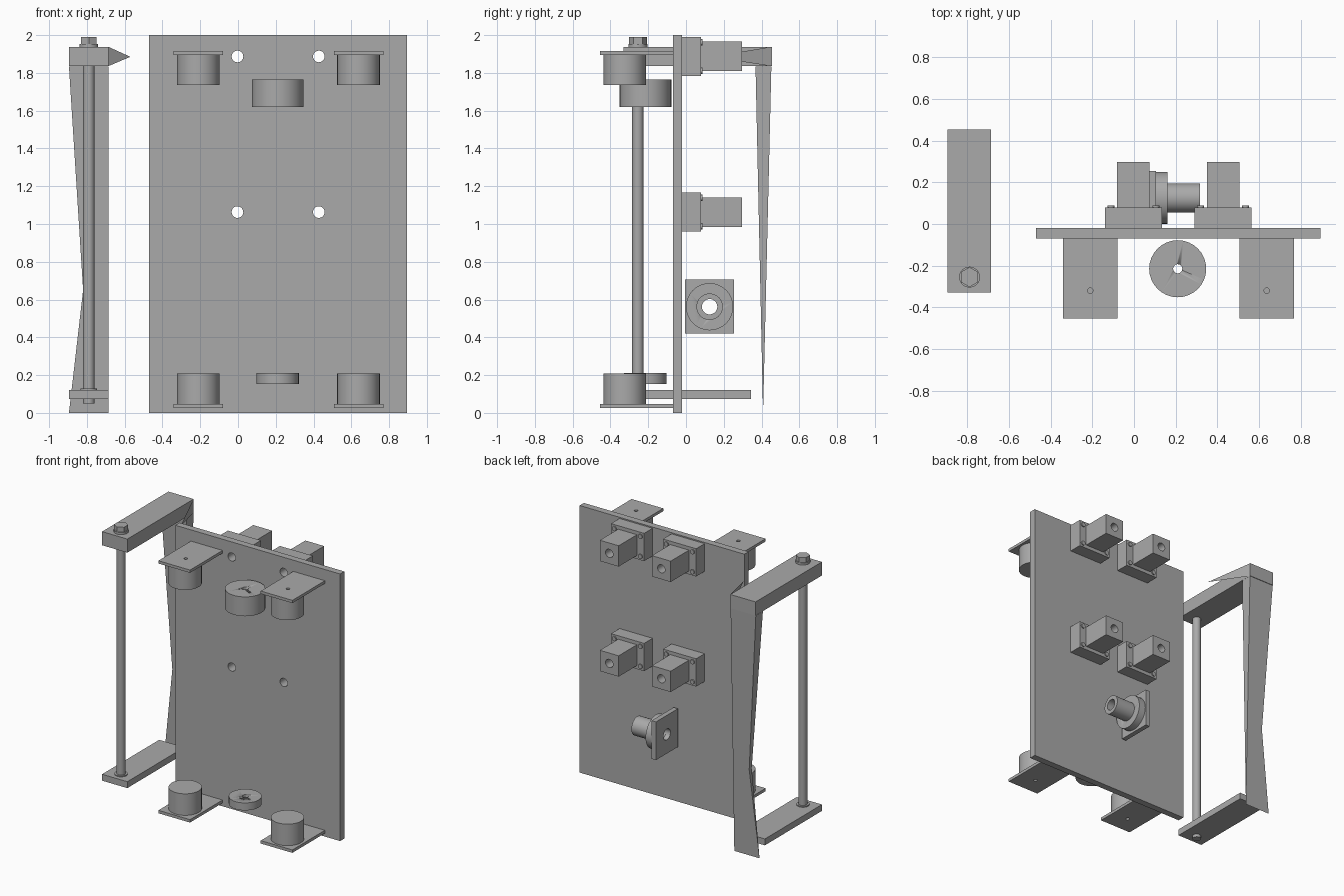
import bpy, math
from mathutils import Vector

if "Cube" in bpy.data.objects:
    bpy.data.objects.remove(bpy.data.objects["Cube"], do_unlink=True)

grey = bpy.data.materials.new("plain grey")
grey.use_nodes = True
COLOUR = (0.4, 0.4, 0.4, 1)
grey.diffuse_color = COLOUR
grey.node_tree.nodes["Principled BSDF"].inputs["Base Color"].default_value = COLOUR

TURN = {"z": (0, 0, 0), "y": (math.pi / 2, 0, 0), "x": (0, math.pi / 2, 0)}


def box(name, x, y, z):
    """Box from its low and high limits on each axis."""
    low, high = Vector((x[0], y[0], z[0])), Vector((x[1], y[1], z[1]))
    bpy.ops.mesh.primitive_cube_add(size=1, location=(low + high) / 2)
    ob = bpy.context.object
    ob.name = name
    ob.scale = high - low
    bpy.ops.object.transform_apply(location=False, rotation=False, scale=True)
    ob.data.materials.append(grey)
    return ob


def cylinder(name, centre, radius, length, axis="z", sides=32):
    bpy.ops.mesh.primitive_cylinder_add(vertices=sides, radius=radius, depth=length,
                                        location=centre, rotation=TURN[axis])
    ob = bpy.context.object
    ob.name = name
    ob.data.materials.append(grey)
    if sides > 6:
        bpy.ops.object.shade_smooth_by_angle(angle=math.radians(35))
    return ob


def drill(parts, centre, radius, length, axis):
    """Cut one round hole through several parts."""
    cutter = cylinder("drill", centre, radius, length, axis, 20)
    for ob in parts:
        mod = ob.modifiers.new("hole", "BOOLEAN")
        mod.operation, mod.solver, mod.object = "DIFFERENCE", "EXACT", cutter
        bpy.context.view_layer.objects.active = ob
        bpy.ops.object.modifier_apply(modifier=mod.name)
    bpy.data.objects.remove(cutter, do_unlink=True)


def mesh(name, verts, faces):
    data = bpy.data.meshes.new(name)
    data.from_pydata(verts, [], faces)
    data.materials.append(grey)
    ob = bpy.data.objects.new(name, data)
    bpy.context.collection.objects.link(ob)
    return ob


# Main upright panel
panel = box("main_panel", (-0.47, 0.895), (-0.07, -0.02), (0, 2))

# Four rear mounts: flanged base, square block, bolts and a through hole
for row, z in (("upper", 1.887), ("lower", 1.063)):
    for side, x in (("right", -0.003), ("left", 0.428)):
        label = f"{row}_{side}_mount"
        base = box(label + "_base", (x - 0.137, x + 0.137), (-0.02, 0.08), (z - 0.104, z + 0.104))
        block = box(label + "_block", (x - 0.078, x + 0.078), (0.08, 0.297), (z - 0.078, z + 0.078))
        drill((panel, base, block), (x, 0.1, z), 0.031, 0.8, "y")
        for dx in (-0.108, 0.108):
            for dz in (-0.075, 0.075):
                cylinder(label + "_bolt", (x + dx, 0.082, z + dz), 0.017, 0.012, "y", 12)

# Rear sideways bearing: square plate, round flange and tube
by, bz = 0.125, 0.562
bearing = [
    box("bearing_plate", (0.07, 0.106), (by - 0.13, by + 0.13), (bz - 0.143, bz + 0.143)),
    cylinder("bearing_flange", (0.133, by, bz), 0.125, 0.054, "x"),
    cylinder("bearing_tube", (0.238, by, bz), 0.07, 0.156, "x"),
]
drill(bearing, (0.2, by, bz), 0.041, 0.6, "x")

# Front corner cups on their shelf plates
for side, x in (("right", -0.21), ("left", 0.638)):
    for row, plate_z, cup_z in (("upper", (1.895, 1.916), (1.735, 1.895)),
                                ("lower", (0.025, 0.047), (0.047, 0.208))):
        shelf = box(f"{row}_{side}_shelf", (x - 0.131, x + 0.131), (-0.455, -0.07), plate_z)
        drill((shelf,), (x, -0.32, sum(plate_z) / 2), 0.013, 0.2, "z")
        cylinder(f"{row}_{side}_cup", (x, -0.325, sum(cup_z) / 2), 0.113, cup_z[1] - cup_z[0])

# Front centre rollers
rollers = [cylinder("upper_roller", (0.21, -0.215, 1.692), 0.137, 0.145),
           cylinder("lower_roller", (0.21, -0.215, 0.182), 0.112, 0.056)]
drill(rollers, (0.21, -0.215, 1), 0.022, 3, "z")

# Side frame: two beams joined by a bolted rod
SIDE = (-0.895, -0.686)
box("frame_top_beam", SIDE, (-0.33, 0.455), (1.836, 1.938))
box("frame_bottom_beam", SIDE, (-0.33, 0.345), (0.073, 0.121))
rx, ry = -0.79, -0.255
cylinder("frame_rod", (rx, ry, 1.02), 0.03, 1.94)
cylinder("rod_washer", (rx, ry, 1.946), 0.05, 0.016)
cylinder("rod_top_nut", (rx, ry, 1.968), 0.048, 0.044, "z", 6)
cylinder("rod_lower_collar", (rx, ry, 0.124), 0.044, 0.008)

# Tapered rear plate of the frame, notched along its outer edge
outline = ((SIDE[0], 1.835), (-0.82, 0.65), (SIDE[0], 0), (SIDE[1], 0), (SIDE[1], 1.835))
verts = []
for face_y, taper in ((0.405, 0.022), (0.405, -0.02)):
    verts += [(x, face_y + 0.003 + taper * 2 * z / 1.835, z) for x, z in outline]
sides = [(i, (i + 1) % 5, (i + 1) % 5 + 5, i + 5) for i in range(5)]
mesh("frame_rear_plate", verts,
     [(0, 1, 4), (1, 3, 4), (1, 2, 3), (9, 6, 5), (9, 8, 6), (8, 7, 6)] + sides)

# Thin pointed fin beside the top beam
mesh("frame_fin", [(SIDE[1], 0.45, 1.938), (SIDE[1], 0.45, 1.836), (-0.57, 0.13, 1.885)], [(0, 1, 2)])
